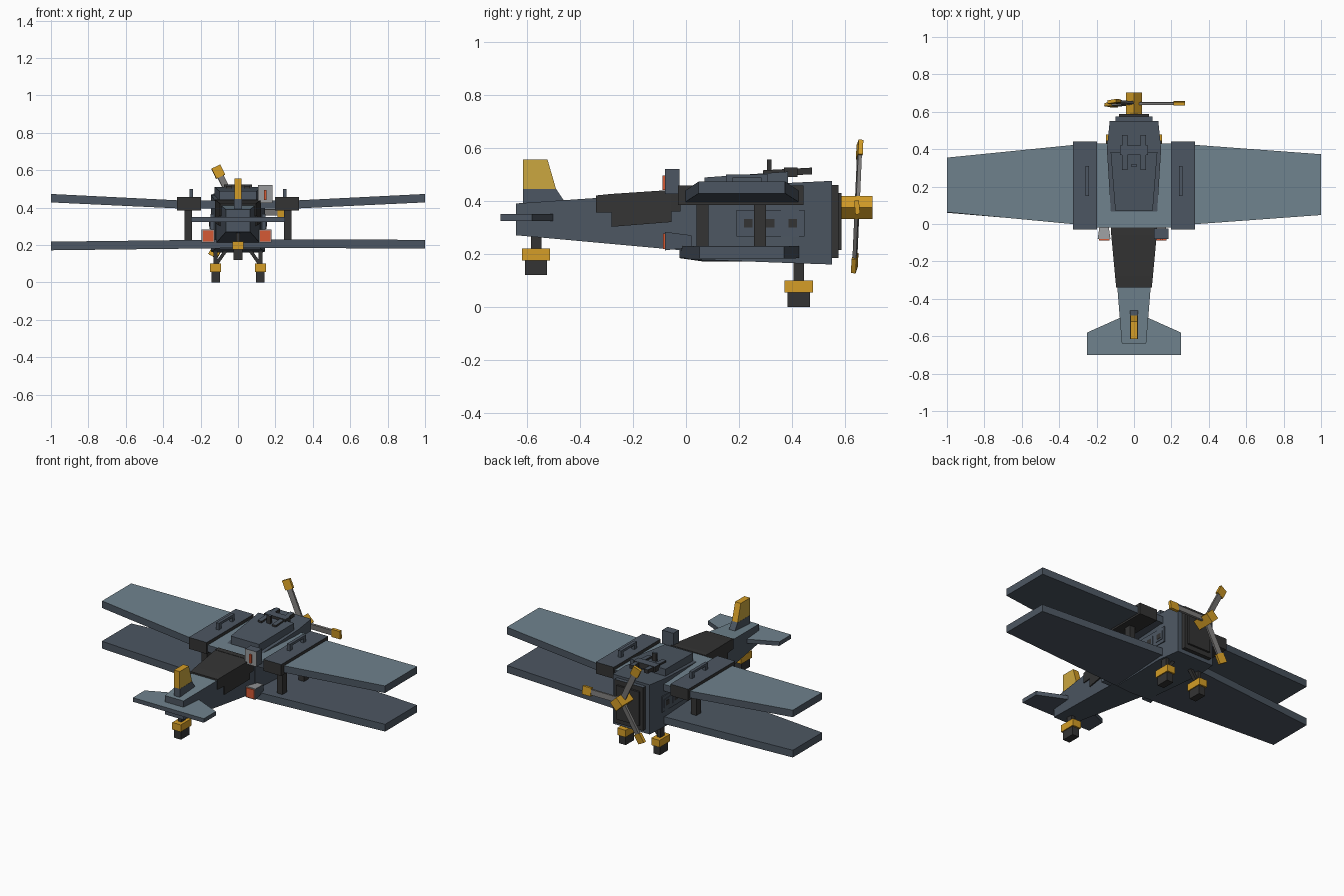
import bpy, bmesh
from math import radians, pi
from mathutils import Matrix, Vector

if "Cube" in bpy.data.objects:
    bpy.data.objects.remove(bpy.data.objects["Cube"], do_unlink=True)


def material(name, r, g, b):
    m = bpy.data.materials.new(name)
    m.use_nodes = True
    m.diffuse_color = (r, g, b, 1)
    m.node_tree.nodes["Principled BSDF"].inputs["Base Color"].default_value = (r, g, b, 1)
    return m


LIGHT = material("light blue grey", .16, .225, .268)
SLATE = material("slate", .073, .094, .122)
DARK = material("charcoal", .034, .034, .034)
GOLD = material("gold", .66, .34, .02)
YELLOW = material("soft yellow", .6, .385, .05)
RED = material("orange red", .66, .1, .035)
METAL = material("metal grey", .2, .195, .19)
PALE = material("pale grey", .32, .33, .34)


def finish(name, bm, mat, second=None, rule=None):
    """Turn a bmesh into an object; faces that meet the rule take the second colour."""
    bmesh.ops.recalc_face_normals(bm, faces=bm.faces)
    me = bpy.data.meshes.new(name)
    bm.normal_update()
    me.materials.append(mat)
    if second:
        me.materials.append(second)
        for f in bm.faces:
            f.material_index = int(rule(f.normal))
    bm.to_mesh(me)
    bm.free()
    ob = bpy.data.objects.new(name, me)
    bpy.context.collection.objects.link(ob)
    return ob


def top(n):
    return n.z > .5


def loft(name, axis, stations, mat, second=None, rule=top):
    """Join rectangles (position, a0, a1, z0, z1) along the x or y axis."""
    bm = bmesh.new()
    rings = []
    for p, a0, a1, z0, z1 in stations:
        ring = [(a0, z0), (a1, z0), (a1, z1), (a0, z1)]
        rings.append([bm.verts.new((p, a, z) if axis == "x" else (a, p, z)) for a, z in ring])
    for r, s in zip(rings, rings[1:]):
        for i in range(4):
            j = (i + 1) % 4
            bm.faces.new((r[i], r[j], s[j], s[i]))
    bm.faces.new(rings[0])
    bm.faces.new(rings[-1])
    return finish(name, bm, mat, second, rule)


def box(name, x0, x1, y0, y1, z0, z1, mat, second=None, rule=top):
    return loft(name, "y", [(y0, x0, x1, z0, z1), (y1, x0, x1, z0, z1)], mat, second, rule)


def cbox(name, x, w, y0, y1, z0, z1, mat, second=None, rule=top):
    return box(name, x - w, x + w, y0, y1, z0, z1, mat, second, rule)


def prism(name, pts, half, mat, second=None, rule=top):
    """Extrude a (y, z) outline across x."""
    bm = bmesh.new()
    a = [bm.verts.new((-half, y, z)) for y, z in pts]
    b = [bm.verts.new((half, y, z)) for y, z in pts]
    bm.faces.new(a)
    bm.faces.new(b)
    for i in range(len(pts)):
        j = (i + 1) % len(pts)
        bm.faces.new((a[i], a[j], b[j], b[i]))
    return finish(name, bm, mat, second, rule)


# Fuselage
loft("tail_boom", "y", [(-.64, -.065, .065, .27, .39), (.02, -.118, .118, .21, .435)],
     SLATE, LIGHT)
loft("body", "y", [(0, -.12, .12, .18, .432), (.4, -.145, .145, .165, .468),
                   (.55, -.13, .13, .16, .475)], SLATE)
box("nose_plate", -.1, .1, .55, .575, .185, .46, DARK, SLATE)
box("nose_inner_plate", -.08, .08, .575, .587, .215, .43, DARK)

# Rear cover over the boom
loft("cover_front", "y", [(-.28, -.101, .101, .302, .426), (-.055, -.122, .122, .32, .441)], DARK)
box("cover_bulkhead", -.123, .123, -.055, -.02, .36, .443, DARK)
loft("cover_rear", "y", [(-.34, -.095, .095, .355, .42), (-.28, -.101, .101, .355, .426)], DARK)

# Roof and twin guns
loft("roof", "y", [(.07, -.1, .1, .43, .488), (.385, -.125, .125, .46, .51)], SLATE)
for s in (-1, 1):
    loft("gun", "y", [(.29, s * .05 - .014, s * .05 + .014, .49, .515),
                      (.475, s * .05 - .014, s * .05 + .014, .5, .525)], DARK, SLATE)
box("gun_mount", -.075, .075, .37, .42, .49, .525, DARK, SLATE)
box("gun_sight", -.014, .014, .305, .322, .49, .555, DARK, SLATE)

# Wings
box("upper_wing_centre", -.2, .2, -.02, .43, .395, .438, SLATE, LIGHT)
loft("lower_wing", "x", [(-1, .06, .355, .172, .218), (0, -.025, .435, .184, .23),
                         (1, .05, .37, .182, .228)], SLATE)
for s in (-1, 1):
    tip = (.063, .355) if s < 0 else (.048, .373)
    loft("upper_wing", "x", [(s * .3, -.003, .425, .395, .438),
                             (s, *tip, .428, .473)], SLATE, LIGHT)
    cbox("wing_joint", s * .262, .063, -.03, .442, .385, .458, DARK, SLATE)
    # Grab rail on each joint
    cbox("rail_bar", s * .25, .01, .15, .31, .485, .5, SLATE)
    for y in (.15, .285):
        cbox("rail_post", s * .25, .01, y, y + .025, .455, .488, SLATE)
    # Struts between the wings
    for y in (.04, .257):
        cbox("wing_strut", s * .265, .02, y, y + .045, .215, .39, DARK)
    # Side window panel
    cbox("window_panel", s * .138, .01, .19, .447, .265, .365, SLATE)
    for y in (.235, .318, .403):
        cbox("window_frame", s * .14, .012, y - .028, y + .028, .287, .343, SLATE)
        cbox("window_glass", s * .14, .014, y - .016, y + .016, .299, .331, DARK)

# Lamp boxes behind the wings
box("upper_lamp_box", .107, .185, -.08, -.025, .425, .52, SLATE, PALE, lambda n: n.y < -.5)
box("upper_lamp", .14, .153, -.089, -.08, .44, .495, RED)
for x in (-.16, .145):
    loft("lower_lamp_box", "y", [(-.08, x - .034, x + .034, .213, .283),
                                 (.02, x - .02, x + .02, .225, .27)],
         SLATE, PALE, lambda n: n.z > .5 or n.y < -.5)
    box("lower_lamp", x - .028, x + .028, -.087, -.08, .219, .277, RED)

# Tail
prism("fin_base", [(-.615, .38), (-.46, .39), (-.46, .4), (-.49, .445), (-.615, .445)],
      .021, SLATE)
prism("fin", [(-.615, .445), (-.49, .445), (-.522, .555), (-.615, .555)], .02,
      GOLD, YELLOW, lambda n: abs(n.x) > .5)
loft("tailplane", "x", [(-.25, -.7, -.58, .324, .35), (-.06, -.7, -.495, .324, .35),
                        (.06, -.7, -.495, .324, .35), (.25, -.7, -.58, .324, .35)],
     SLATE, LIGHT)


# Wheels with fenders
def wheel(name, x, y, z, half):
    cbox(name + "_wheel", x, half, y - .042, y + .042, z, z + .08, DARK)
    cbox(name + "_fender", x, half + .006, y - .053, y + .053, z + .055, z + .1, GOLD)
    cbox(name + "_strut", x, half * .5, y - .02, y + .02, z + .1, z + .2, DARK)


wheel("tail", 0, -.565, .12, .024)
for s in (-1, 1):
    wheel("main", s * .12, .425, 0, .023)
    brace = cbox("gear_brace", 0, .009, -.012, .012, -.06, .06, DARK)
    brace.matrix_world = Matrix.Translation((s * .09, .425, .135)) @ Matrix.Rotation(s * radians(-35), 4, "Y")

# Propeller
bm = bmesh.new()
bmesh.ops.create_cone(bm, cap_ends=True, segments=4, radius1=.043, radius2=.043, depth=.118,
                      matrix=Matrix.Translation((0, .644, .375)) @ Matrix.Rotation(pi / 2, 4, "X"))
# Set the four corners on the vertical and sideways axes
if all(abs(v.co.x) > .01 for v in bm.verts):
    bmesh.ops.rotate(bm, verts=bm.verts, cent=Vector((0, .644, .375)),
                     matrix=Matrix.Rotation(pi / 4, 3, "Y"))
finish("propeller_hub", bm, GOLD)
tilt = Matrix.Translation((0, .645, .375)) @ Matrix.Rotation(radians(-2.5), 4, "X")
for angle in (0, 116, 240):
    spin = tilt @ Matrix.Rotation(radians(-angle), 4, "Y") @ Matrix.Rotation(radians(8), 4, "X")
    box("propeller_blade", .02, .22, -.007, .007, -.017, .017, METAL).matrix_world = spin
    box("blade_tip", .212, .272, -.009, .009, -.026, .026, GOLD).matrix_world = spin
